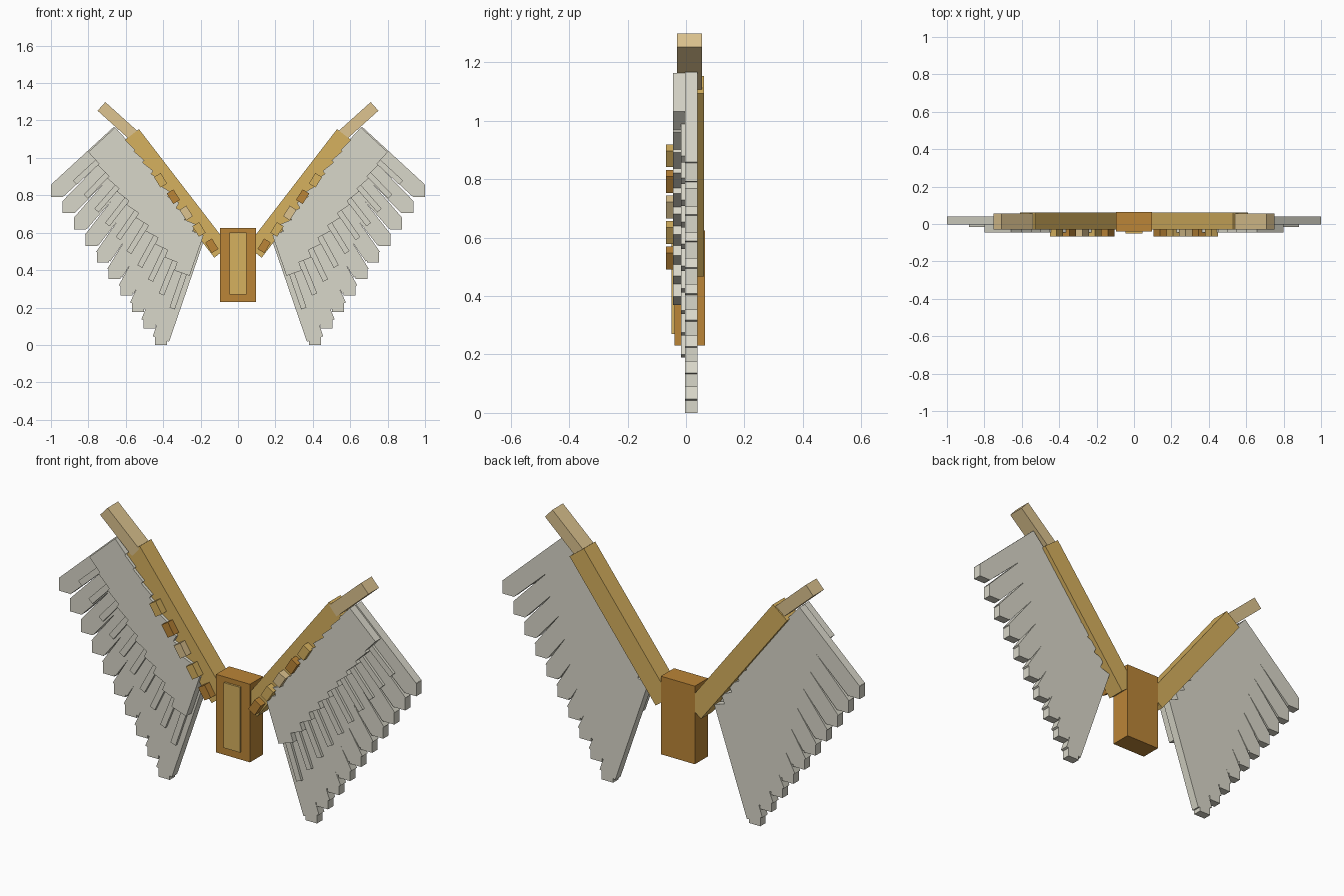
import bpy, bmesh, math
from mathutils import Matrix, Vector

if "Cube" in bpy.data.objects:
    bpy.data.objects.remove(bpy.data.objects["Cube"])


def material(name, rgb):
    m = bpy.data.materials.new(name)
    m.diffuse_color = [(c / 255) ** 2.2 for c in rgb] + [1.0]
    m.use_nodes = True
    m.node_tree.nodes["Principled BSDF"].inputs["Base Color"].default_value = m.diffuse_color
    return m


BROWN = material("brown_wood", (186, 132, 58))
GOLD = material("gold_wood", (213, 175, 95))
TAN = material("pale_tan", (220, 194, 142))
FEATHER = material("feather_grey", (216, 214, 200))


def add_box(bm, x, z, y0, y1, length, width, angle):
    """Box whose long axis lies at an angle (degrees) in the XZ plane."""
    mat = (Matrix.Translation((x, (y0 + y1) / 2, z))
           @ Matrix.Rotation(-math.radians(angle), 4, 'Y')
           @ Matrix.Diagonal((length, y1 - y0, width, 1)))
    bmesh.ops.create_cube(bm, size=1, matrix=mat)


def finish(name, bm, mat, side=1):
    if side < 0:
        bmesh.ops.scale(bm, vec=(-1, 1, 1), verts=bm.verts)
        bmesh.ops.reverse_faces(bm, faces=bm.faces)
    me = bpy.data.meshes.new(name)
    bm.to_mesh(me)
    bm.free()
    me.materials.append(mat)
    ob = bpy.data.objects.new(name, me)
    bpy.context.collection.objects.link(ob)


def part(name, mat, side, *box):
    bm = bmesh.new()
    add_box(bm, *box)
    finish(name, bm, mat, side)


def feather_row(name, side, first, last, lengths, width, y0, y1, tip=0, count=10):
    """Fan of feathers; first and last are the centres of the outer ends."""
    bm = bmesh.new()
    for i in range(count):
        t = i / (count - 1)
        end = Vector(first).lerp(Vector(last), t)
        angle = -42.6 - 28.4 * t
        a = math.radians(angle)
        length = lengths[0] + (lengths[1] - lengths[0]) * t
        mid = end - Vector((math.cos(a), math.sin(a))) * length / 2
        add_box(bm, mid.x, mid.y, y0, y1, length, width, angle)
        if tip:  # upright square tip
            add_box(bm, end.x, end.y, y0, y1, tip, tip, 0)
    finish(name, bm, FEATHER, side)


# Central mount and its raised panel
part("mount_block", BROWN, 1, 0, 0.4275, -0.04, 0.065, 0.19, 0.395, 0)
part("mount_panel", GOLD, 1, 0, 0.435, -0.05, -0.03, 0.09, 0.33, 0)

for side, label in ((1, "right"), (-1, "left")):
    # Wing bones
    part(label + "_arm_bone", GOLD, side, 0.328, 0.81, -0.03, 0.062, 0.79, 0.1, 52.4)
    part(label + "_tip_bone", TAN, side, 0.641, 1.195, -0.03, 0.055, 0.24, 0.062, 42)
    # Feather layers, from back to front
    feather_row(label + "_long_feathers", side, (0.968, 0.824), (0.412, 0.032),
                (0.456, 0.56), 0.092, -0.003, 0.04, tip=0.064)
    feather_row(label + "_thin_feathers", side, (0.872, 0.868), (0.352, 0.195),
                (0.25, 0.25), 0.03, -0.017, 0.005)
    feather_row(label + "_covert_feathers", side, (0.771, 0.999), (0.30, 0.384),
                (0.195, 0.23), 0.087, -0.045, 0.0)
    # Small wooden scales along the bone
    for i, mat in enumerate((GOLD, BROWN, TAN, GOLD, BROWN)):
        part(f"{label}_scale_{i + 1}", mat, side, 0.414 - 0.0685 * i,
             0.88 - 0.0875 * i, -0.068, -0.028, 0.066, 0.042, 58)
